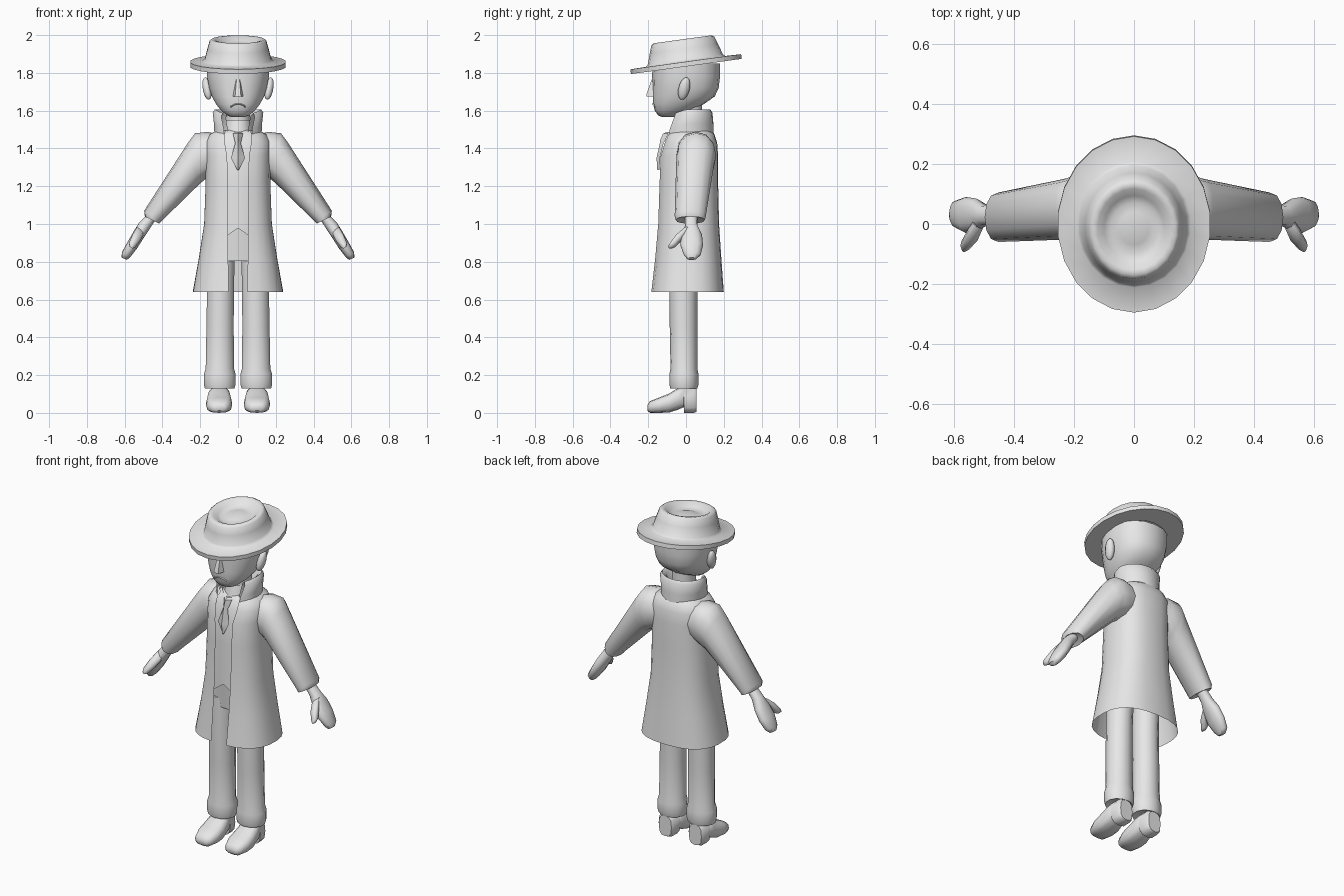
import bpy, bmesh, math
from mathutils import Vector as V

grey = bpy.data.materials.new("plain_grey")
grey.diffuse_color = (0.8, 0.8, 0.8, 1)


def finish(name, bm, angle=45, recalc=True):
    if recalc:
        bmesh.ops.recalc_face_normals(bm, faces=bm.faces)
    me = bpy.data.meshes.new(name)
    bm.to_mesh(me)
    bm.free()
    me.materials.append(grey)
    ob = bpy.data.objects.new(name, me)
    bpy.context.collection.objects.link(ob)
    bpy.ops.object.select_all(action='DESELECT')
    ob.select_set(True)
    bpy.context.view_layer.objects.active = ob
    bpy.ops.object.shade_smooth_by_angle(angle=math.radians(angle))
    return ob


def loft(name, rings, closed=True, caps=(True, True), angle=45, recalc=True):
    """Skin a stack of rings with equal point counts."""
    bm = bmesh.new()
    vs = [[bm.verts.new(p) for p in r] for r in rings]
    n = len(vs[0])
    for a, b in zip(vs, vs[1:]):
        for i in range(n if closed else n - 1):
            j = (i + 1) % n
            bm.faces.new((a[i], a[j], b[j], b[i]))
    if caps[0]:
        bm.faces.new(vs[0][::-1])
    if caps[1]:
        bm.faces.new(vs[-1])
    return finish(name, bm, angle, recalc)


def ring(c, u, v, n=14, p=2.0):
    """Closed superellipse around c with half axes u and v."""
    out = []
    for i in range(n):
        t = 2 * math.pi * i / n
        s, k = math.sin(t), -math.cos(t)
        out.append(V(c) + V(u) * math.copysign(abs(s) ** (2 / p), s)
                   + V(v) * math.copysign(abs(k) ** (2 / p), k))
    return out


def flat(z, rx, y0, y1, cx=0, n=14, p=2.0):
    return ring((cx, (y0 + y1) / 2, z), (rx, 0, 0), (0, (y1 - y0) / 2, 0), n, p)


def limb(s, x1, z1, x2, z2, y0, y1, n=12, p=2.2):
    """Ring across a limb: upper point, lower point and depth range."""
    return ring((s * (x1 + x2) / 2, (y0 + y1) / 2, (z1 + z2) / 2),
                (s * (x1 - x2) / 2, 0, (z1 - z2) / 2), (0, (y1 - y0) / 2, 0), n, p)


def arc(z, rx, y0, y1, t0, t1, n, p=2.5):
    """Open horizontal arc; angle 0 is the front, 90 degrees is +x."""
    out = []
    for i in range(n + 1):
        t = t0 + (t1 - t0) * i / n
        s, k = math.sin(t), -math.cos(t)
        out.append(V((rx * math.copysign(abs(s) ** (2 / p), s),
                      (y0 + y1) / 2 + (y1 - y0) / 2 * math.copysign(abs(k) ** (2 / p), k), z)))
    return out


# coat body: shell open down the front; z, half width, front y, back y, half gap
COAT = [(0.64, 0.24, -0.185, 0.20, 0.05), (0.82, 0.208, -0.165, 0.187, 0.052),
        (1.0, 0.18, -0.15, 0.175, 0.053), (1.22, 0.172, -0.143, 0.17, 0.053),
        (1.36, 0.172, -0.138, 0.17, 0.058), (1.43, 0.175, -0.118, 0.165, 0.07),
        (1.475, 0.15, -0.10, 0.15, 0.07), (1.495, 0.11, -0.08, 0.13, 0.065)]
rows = []
for z, rx, y0, y1, g in COAT:
    t = math.asin((g / rx) ** 1.25)
    rows.append(arc(z, rx, y0, y1, t, 2 * math.pi - t, 24))
loft("coat_body", rows, False, (False, False), 60, False)

# waistcoat and shirt front with a notched lower edge
rows = [arc(z, rx - 0.012, y0 + 0.012, y1 - 0.012, -1.1, 1.1, 8) for z, rx, y0, y1, g in COAT[2:]]
for p in rows[0]:
    p.z = 0.978 - min(abs(p.x), 0.1) * 0.7
rows.append(arc(1.50, 0.07, -0.05, 0.09, -1.1, 1.1, 8))
loft("waistcoat", rows, False, (False, False), 60, False)

# raised coat collar: outer wall up, rounded top, inner wall down
rows = []
for rx, y0, y1, z, in [(0.125, -0.125, 0.148, 1.455), (0.128, -0.11, 0.145, 1.53),
                       (0.134, -0.09, 0.14, 1.59), (0.122, -0.082, 0.128, 1.607),
                       (0.10, -0.075, 0.108, 1.59), (0.085, -0.085, 0.095, 1.50)]:
    t0 = 0.72 if z > 1.58 else 0.62
    r = arc(z, rx, y0, y1, t0, 2 * math.pi - t0, 18, 2.0)
    for p in r:
        front = max(0, min(1, (0.0 - p.y) / 0.1))
        p.z -= 0.035 * front
    rows.append(r)
bm_ob = loft("coat_collar", rows, False, (False, False), 50, False)

# neck and shirt collar
loft("neck", [flat(1.46, 0.065, -0.05, 0.085), flat(1.68, 0.065, -0.05, 0.085)])
loft("shirt_collar", [flat(1.46, 0.08, -0.085, 0.095), flat(1.55, 0.07, -0.06, 0.09)],
     caps=(False, False), recalc=False)

# tie: knot and blade, as a tapered four-sided loft
rows = []
for z, w, y, d in [(1.285, 0.004, -0.146, 0.006), (1.35, 0.037, -0.147, 0.009),
                   (1.43, 0.014, -0.128, 0.01), (1.44, 0.018, -0.125, 0.014),
                   (1.478, 0.026, -0.108, 0.014), (1.487, 0.018, -0.095, 0.01)]:
    rows.append([V((-w, y + d, z)), V((0, y - d, z)), V((w, y + d, z))])
loft("tie", rows, angle=30)

# trousers hips
loft("trouser_hips", [flat(0.805, 0.16, -0.085, 0.07, p=2.6), flat(0.98, 0.15, -0.10, 0.10, p=2.6)])

# paired parts
for s, side in ((1, "left"), (-1, "right")):
    # sleeve with rounded, recessed cuff
    loft(side + "_sleeve", [
        limb(s, 0.09, 1.47, 0.09, 1.28, -0.04, 0.14),
        limb(s, 0.16, 1.488, 0.14, 1.25, -0.05, 0.155),
        limb(s, 0.228, 1.48, 0.172, 1.238, -0.05, 0.16),
        limb(s, 0.265, 1.43, 0.20, 1.215, -0.052, 0.15),
        limb(s, 0.497, 1.07, 0.405, 1.015, -0.06, 0.105),
        limb(s, 0.493, 1.04, 0.416, 1.002, -0.055, 0.10),
        limb(s, 0.475, 1.04, 0.43, 1.014, -0.03, 0.075)], angle=50)
    # mitten hand and thumb
    loft(side + "_hand", [
        limb(s, 0.475, 1.055, 0.435, 1.025, -0.005, 0.06),
        limb(s, 0.525, 1.005, 0.467, 0.975, -0.005, 0.062),
        limb(s, 0.553, 0.96, 0.50, 0.925, -0.025, 0.085),
        limb(s, 0.585, 0.905, 0.535, 0.87, -0.03, 0.09),
        limb(s, 0.615, 0.85, 0.57, 0.825, -0.012, 0.078),
        limb(s, 0.616, 0.822, 0.588, 0.81, 0.005, 0.055)], angle=60)
    loft(side + "_thumb", [
        limb(s, 0.535, 0.985, 0.495, 0.955, -0.015, 0.03, 8),
        limb(s, 0.558, 0.945, 0.515, 0.915, -0.062, -0.01, 8),
        limb(s, 0.578, 0.90, 0.545, 0.875, -0.092, -0.05, 8),
        limb(s, 0.574, 0.88, 0.558, 0.87, -0.094, -0.068, 8)], angle=60)
    # trouser leg with turned-up hem
    loft(side + "_trouser_leg", [
        flat(0.14, 0.055, -0.06, 0.04, s * 0.097), flat(0.128, 0.08, -0.083, 0.06, s * 0.097),
        flat(0.15, 0.086, -0.088, 0.066, s * 0.097), flat(0.205, 0.086, -0.088, 0.066, s * 0.097),
        flat(0.235, 0.077, -0.082, 0.06, s * 0.096), flat(0.45, 0.074, -0.086, 0.06, s * 0.095),
        flat(0.64, 0.073, -0.088, 0.06, s * 0.093), flat(0.86, 0.075, -0.09, 0.07, s * 0.09)])
    # shoe: cross-sections from toe to heel (y, bottom, top, half width)
    rows = [ring((s * 0.1, y, (a + b) / 2), (w, 0, 0), (0, 0, (b - a) / 2), 12, 2.8)
            for y, a, b, w in [(-0.205, 0.012, 0.04, 0.03), (-0.19, 0.0, 0.062, 0.053),
                               (-0.14, 0.0, 0.082, 0.069), (-0.09, 0.002, 0.102, 0.069),
                               (-0.045, 0.016, 0.13, 0.062), (-0.012, 0.03, 0.14, 0.056),
                               (-0.01, 0.0, 0.14, 0.056), (0.04, 0.0, 0.14, 0.054),
                               (0.056, 0.006, 0.13, 0.042)]]
    loft(side + "_shoe", rows)
    # ear
    bm = bmesh.new()
    bmesh.ops.create_uvsphere(bm, u_segments=10, v_segments=7, radius=1)
    ob = finish(side + "_ear", bm, 60)
    ob.scale = (0.024, 0.03, 0.062)
    ob.rotation_euler = (math.radians(-14), s * math.radians(10), 0)
    ob.location = (s * 0.164, -0.01, 1.717)

# head, chin to under the hat
loft("head", [flat(z, w, a, b, n=18, p=2.3) for z, w, a, b in [
    (1.566, 0.035, -0.125, -0.06), (1.575, 0.06, -0.148, -0.03), (1.60, 0.09, -0.165, 0.03),
    (1.635, 0.118, -0.174, 0.095), (1.675, 0.14, -0.176, 0.152), (1.72, 0.154, -0.177, 0.173),
    (1.78, 0.166, -0.179, 0.18), (1.85, 0.168, -0.178, 0.18)]], angle=60)

# nose wedge
loft("nose", [[V((-w, -0.165, z)), V((-t, y, z)), V((t, y, z)), V((w, -0.165, z))]
              for z, w, t, y in [(1.675, 0.028, 0.016, -0.21), (1.69, 0.027, 0.014, -0.208),
                                 (1.765, 0.014, 0.008, -0.182)]], angle=30)

# mouth strip
loft("mouth", [[V((x, -0.165, 1.63 - 9 * x * x)), V((x, -0.181 + 8 * x * x, 1.636 - 9 * x * x)),
                V((x, -0.165, 1.643 - 9 * x * x))] for x in (-0.04, -0.02, 0, 0.02, 0.04)], angle=30)

# hat: oval lathe with dented crown, tilted down at the front
hat = loft("hat", [ring((0, 0, z), (rx, 0, 0), (0, ry, 0), 22) for rx, ry, z in [
    (0.16, 0.17, 0.01), (0.165, 0.175, -0.012), (0.255, 0.296, -0.014), (0.255, 0.296, 0.011),
    (0.19, 0.212, 0.013), (0.178, 0.20, 0.024), (0.163, 0.183, 0.08), (0.151, 0.168, 0.122),
    (0.14, 0.154, 0.131), (0.122, 0.136, 0.128), (0.10, 0.11, 0.108), (0.078, 0.085, 0.097),
    (0.05, 0.055, 0.104), (0.02, 0.022, 0.108)]], angle=50)
hat.location = (0, 0, 1.848)
hat.rotation_euler = (math.radians(7.8), 0, 0)
